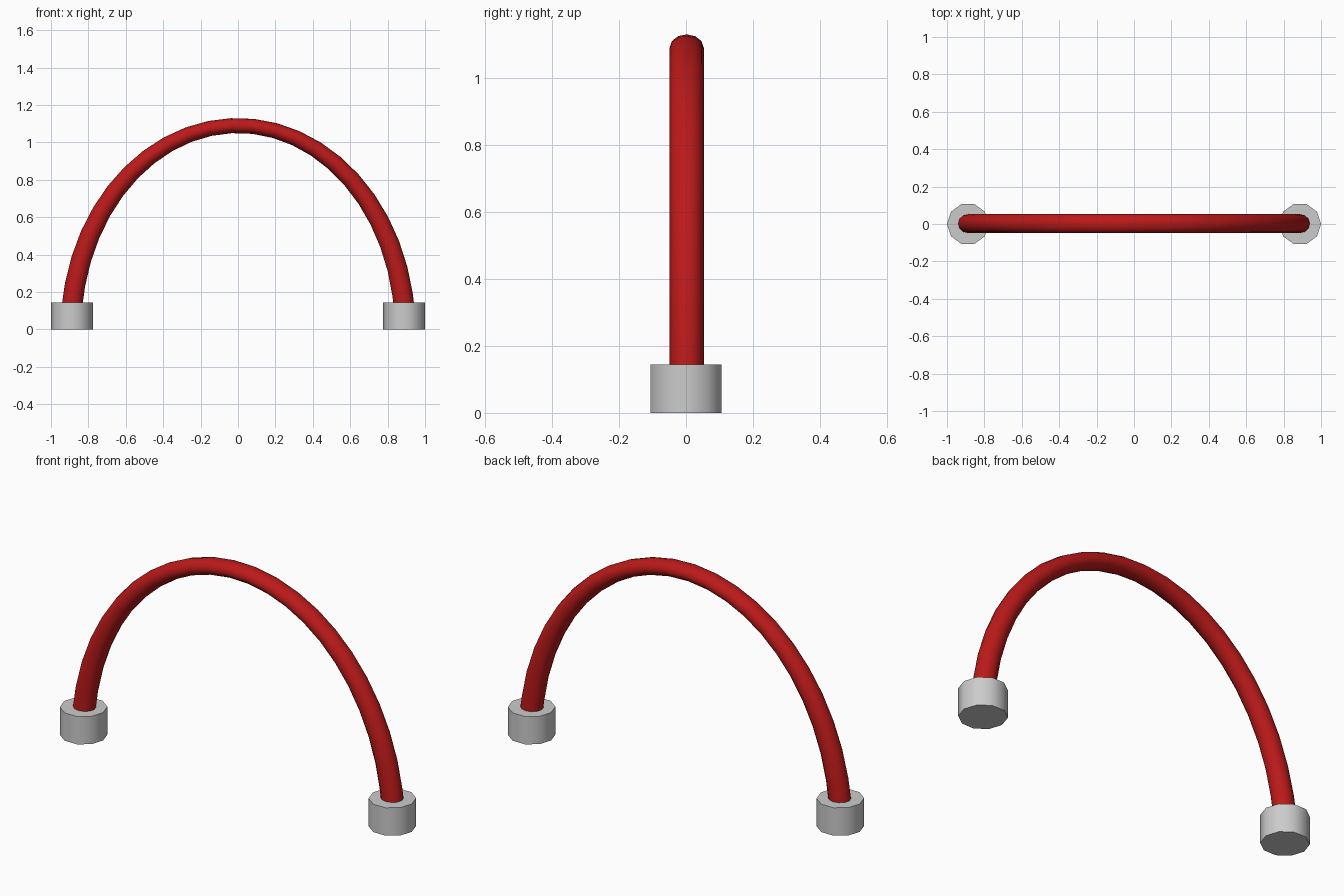
import bpy, bmesh
from math import sin, cos, radians, tau, pi

if "Cube" in bpy.data.objects:
    bpy.data.objects.remove(bpy.data.objects["Cube"])

red = bpy.data.materials.new("red")
red.diffuse_color = (0.5, 0.01, 0.01, 1)
red.use_nodes = True
red.node_tree.nodes["Principled BSDF"].inputs["Base Color"].default_value = red.diffuse_color


def smooth(obj):
    bpy.ops.object.select_all(action='DESELECT')
    obj.select_set(True)
    bpy.context.view_layer.objects.active = obj
    bpy.ops.object.shade_smooth_by_angle(angle=radians(45))


# Handle: elliptical arch whose tube is a little thicker at the ends
SIDES = 12
FOOT_TOP = 0.145
start = radians(7.2)
angles = [start] + [radians(8.75 + 7.5 * i + 1) for i in range(22)] + [pi - start]
angles = [t for t in angles if start <= t <= pi - start]

bm = bmesh.new()
rings = []
for t in angles:
    ring = []
    for k in range(SIDES):
        a = tau * k / SIDES
        x = (0.893 + 0.055 * cos(a)) * cos(t)
        z = (1.09 + 0.04 * cos(a)) * sin(t)
        ring.append(bm.verts.new((x, 0.002 + 0.051 * sin(a), z)))
    rings.append(ring)
for r, s in zip(rings, rings[1:]):
    for k in range(SIDES):
        n = (k + 1) % SIDES
        bm.faces.new((r[k], r[n], s[n], s[k]))
bm.faces.new(rings[0])
bm.faces.new(rings[-1])
bmesh.ops.recalc_face_normals(bm, faces=bm.faces)
mesh = bpy.data.meshes.new("handle_arch")
bm.to_mesh(mesh)
bm.free()
arch = bpy.data.objects.new("handle_arch", mesh)
bpy.context.collection.objects.link(arch)
mesh.materials.append(red)
smooth(arch)

# Feet: ten-sided ferrules, one corner pointing outward
for side, name in ((-1, "left_foot"), (1, "right_foot")):
    bpy.ops.mesh.primitive_cylinder_add(vertices=10, radius=0.112, depth=FOOT_TOP,
                                        location=(side * 0.888, 0, FOOT_TOP / 2),
                                        rotation=(0, 0, pi / 2))
    foot = bpy.context.object
    foot.name = name
    smooth(foot)
